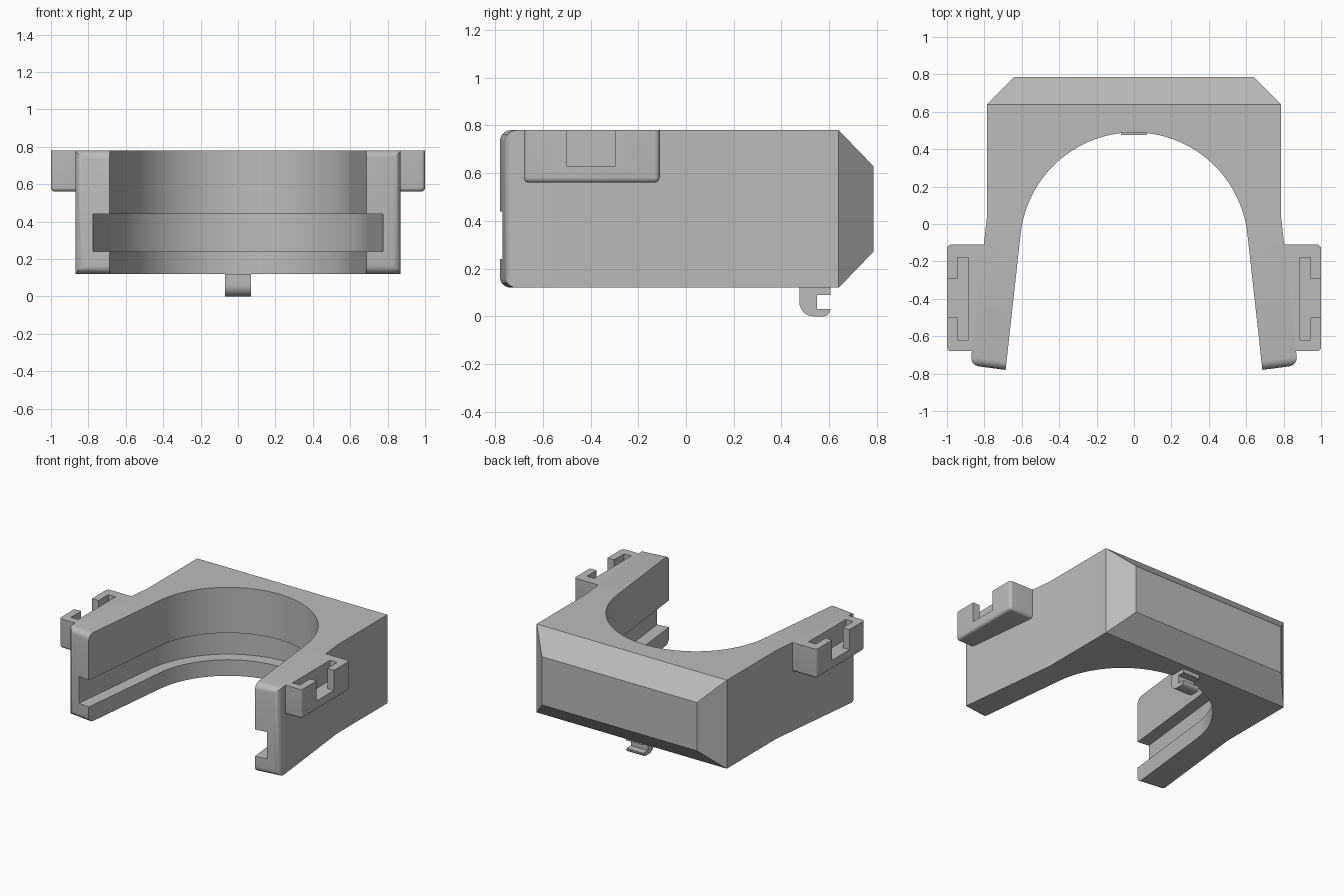
import bpy, bmesh
from math import sin, cos, pi, radians

cube = bpy.data.objects.get("Cube")
if cube:
    bpy.data.objects.remove(cube)

grey = bpy.data.materials.new("plain grey")
grey.use_nodes = True
GREY = (0.5, 0.5, 0.5, 1)
grey.diffuse_color = GREY
grey.node_tree.nodes["Principled BSDF"].inputs["Base Color"].default_value = GREY

BOTTOM, TOP = 0.12, 0.78
SPLAY = radians(6.3)          # outward lean of the arms
RADIUS, CENTRE = 0.61, -0.12  # round opening


def prism(points, low, high, axis="z"):
    """Extrude a flat outline along z, or a (y, z) outline along x."""
    bm = bmesh.new()
    place = (lambda a, b: (a, b, low)) if axis == "z" else (lambda a, b: (low, a, b))
    face = bm.faces.new([bm.verts.new(place(*p)) for p in points])
    ext = bmesh.ops.extrude_face_region(bm, geom=[face])
    verts = [v for v in ext["geom"] if isinstance(v, bmesh.types.BMVert)]
    d = high - low
    bmesh.ops.translate(bm, verts=verts, vec=(0, 0, d) if axis == "z" else (d, 0, 0))
    bmesh.ops.recalc_face_normals(bm, faces=bm.faces)
    return bm


def round_edges(bm, test, size):
    edges = [e for e in bm.edges if test(*[v.co for v in e.verts])]
    bmesh.ops.bevel(bm, geom=edges, offset=size, segments=5, profile=0.5, affect="EDGES")


def make(name, bm):
    bmesh.ops.recalc_face_normals(bm, faces=bm.faces)
    mesh = bpy.data.meshes.new(name)
    bm.to_mesh(mesh)
    bm.free()
    mesh.materials.append(grey)
    obj = bpy.data.objects.new(name, mesh)
    bpy.context.collection.objects.link(obj)
    return obj


def activate(obj):
    bpy.ops.object.select_all(action="DESELECT")
    obj.select_set(True)
    bpy.context.view_layer.objects.active = obj


def cut(obj, bm):
    cutter = make("cutter", bm)
    cutter.hide_render = True
    mod = obj.modifiers.new("cut", "BOOLEAN")
    mod.operation, mod.solver, mod.object = "DIFFERENCE", "EXACT", cutter
    activate(obj)
    bpy.ops.object.modifier_apply(modifier=mod.name)
    bpy.data.objects.remove(cutter)


def smooth(obj):
    activate(obj)
    bpy.ops.object.shade_smooth_by_angle(angle=radians(30))


def opening(offset, end):
    """Arch outline from the right arm tip to the left, running past y = end."""
    r, n = RADIUS + offset, 64
    arc = []
    for i in range(n + 1):
        a = SPLAY + (pi - 2 * SPLAY) * i / n
        arc.append((r * cos(a), CENTRE + r * sin(a)))
    x, y = arc[0]
    tip = (x + (y - end) * sin(SPLAY) / cos(SPLAY), end)
    return [tip] + arc + [(-tip[0], end)]


# Horseshoe body
outer = [(-0.875, -0.755), (-0.785, 0.05), (-0.785, 0.64),
         (0.785, 0.64), (0.785, 0.05), (0.875, -0.755)]
body_bm = prism(opening(0, -0.78) + outer, BOTTOM, TOP)

# Back tapers inward on all four sides
back = max(body_bm.faces, key=lambda f: f.calc_center_median().y)
ext = bmesh.ops.extrude_face_region(body_bm, geom=[back])
for v in [g for g in ext["geom"] if isinstance(g, bmesh.types.BMVert)]:
    v.co.x *= 0.64 / 0.785
    v.co.y = 0.785
    v.co.z = 0.27 if v.co.z < 0.4 else 0.63
bmesh.ops.delete(body_bm, geom=[back] if back.is_valid else [], context="FACES_ONLY")

# Arm ends are rounded on all but the inner edge
round_edges(body_bm, lambda a, b: max(a.y, b.y) < -0.7 and a.x * b.x > 0
            and max(abs(a.x), abs(b.x)) > 0.8, 0.045)
body = make("horseshoe_body", body_bm)

# Groove round the inside
cut(body, prism(opening(0.09, -0.9), 0.24, 0.44))
smooth(body)


# Side clips with a T-shaped slot
def box(side, x0, x1, y0, y1, z0, z1):
    return prism([(side * x0, y0), (side * x1, y0), (side * x1, y1), (side * x0, y1)], z0, z1)


for name, side in (("left_clip", 1), ("right_clip", -1)):
    plan = [(0.862, -0.68), (1.0, -0.68), (1.0, -0.11), (0.8, -0.11)]
    bm = prism([(side * x, y) for x, y in plan], 0.56, TOP)

    def exposed(a, b):
        low = max(a.z, b.z) < 0.6
        outside = min(abs(a.x), abs(b.x)) > 0.95
        return outside and abs(a.z - b.z) > 0.1 or low and max(abs(a.x), abs(b.x)) > 0.95

    round_edges(bm, exposed, 0.022)
    clip = make(name, bm)
    cut(clip, box(side, 0.885, 0.945, -0.62, -0.18, 0.63, 0.9))
    cut(clip, box(side, 0.94, 1.1, -0.5, -0.295, 0.63, 0.9))
    smooth(clip)

# Hook underneath
heel = [(0.535 - 0.06 * cos(i * pi / 16), 0.06 - 0.06 * sin(i * pi / 16)) for i in range(9)]
toe = [(0.575 + 0.03 * sin(i * pi / 12), 0.03 - 0.03 * cos(i * pi / 12)) for i in range(7)]
hook = heel + toe + [(0.55, 0.03), (0.55, 0.09), (0.605, 0.09), (0.605, BOTTOM), (0.475, BOTTOM)]
smooth(make("bottom_hook", prism(hook, -0.07, 0.07, "x")))
